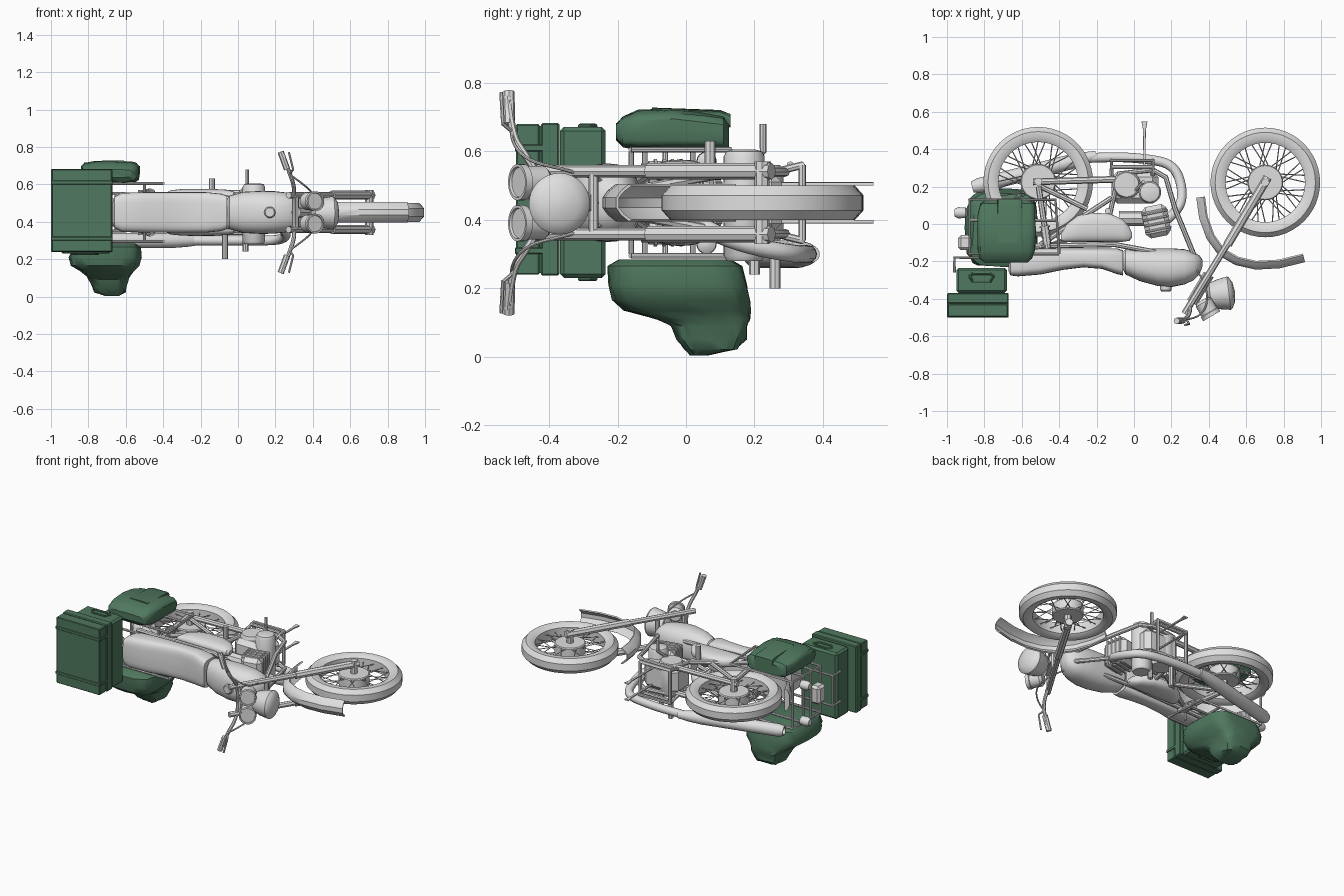
import bpy, bmesh, math, random
from mathutils import Vector

random.seed(4)
ZC = 0.45  # middle plane of the bike, which lies on its side


def material(name, rgb):
    m = bpy.data.materials.new(name)
    m.diffuse_color = (*rgb, 1)
    return m


GREY = material("light_grey", (0.74, 0.74, 0.74))
GREEN = material("canvas_green", (0.08, 0.19, 0.115))


def finish(name, bm, mat):
    bmesh.ops.recalc_face_normals(bm, faces=bm.faces[:])
    me = bpy.data.meshes.new(name)
    bm.to_mesh(me)
    bm.free()
    ob = bpy.data.objects.new(name, me)
    bpy.context.collection.objects.link(ob)
    me.materials.append(mat)
    return ob


def skin(bm, rings, cap=True, loop=False):
    vs = [[bm.verts.new(p) for p in ring] for ring in rings]
    n = len(vs[0])
    for a, b in zip(vs, vs[1:] + ([vs[0]] if loop else [])):
        for i in range(n):
            bm.faces.new((a[i], a[(i + 1) % n], b[(i + 1) % n], b[i]))
    if cap and not loop:
        bm.faces.new(vs[0])
        bm.faces.new(vs[-1])


def tubes(name, paths, r, mat=GREY, smooth=False, res=2):
    cu = bpy.data.curves.new(name, 'CURVE')
    cu.dimensions, cu.bevel_depth, cu.bevel_resolution = '3D', r, res
    cu.use_fill_caps, cu.resolution_u = True, 6
    for path in paths:
        sp = cu.splines.new('NURBS' if smooth else 'POLY')
        sp.points.add(len(path) - 1)
        for p, co in zip(sp.points, path):
            p.co = (*co, 1)
        if smooth:
            sp.order_u, sp.use_endpoint_u = 3, True
    tmp = bpy.data.objects.new(name + "_path", cu)
    bpy.context.collection.objects.link(tmp)
    bpy.context.view_layer.update()
    bm = bmesh.new()
    bm.from_mesh(bpy.data.meshes.new_from_object(
        tmp.evaluated_get(bpy.context.evaluated_depsgraph_get())))
    bpy.data.objects.remove(tmp)
    return finish(name, bm, mat)


def flip(paths):
    return paths + [[(x, y, 2 * ZC - z) for x, y, z in p] for p in paths]


def revolve(name, profile, centre, axis, mat=GREY, n=32, loop=False):
    # profile holds (radius, distance along axis)
    q = Vector(axis).normalized().to_track_quat('Z', 'Y')
    bm = bmesh.new()
    skin(bm, [[Vector(centre) + q @ Vector((r * math.cos(k * math.tau / n), r * math.sin(k * math.tau / n), h))
               for k in range(n)] for r, h in profile], loop=loop)
    return finish(name, bm, mat)


def loft(name, axis, sections, mat=GREY, power=2.5, n=28, jitter=0.0):
    # section: position, then low and high limits on the two other axes
    bm = bmesh.new()
    rings = []
    for t, a0, a1, b0, b1 in sections:
        ring = []
        for k in range(n):
            c, s = math.cos(k * math.tau / n), math.sin(k * math.tau / n)
            u = math.copysign(abs(c) ** (2 / power), c) * (a1 - a0) / 2 + (a0 + a1) / 2
            v = math.copysign(abs(s) ** (2 / power), s) * (b1 - b0) / 2 + (b0 + b1) / 2
            p = [u + random.uniform(-jitter, jitter), v + random.uniform(-jitter, jitter)]
            p.insert("xyz".index(axis), t)
            ring.append(p)
        rings.append(ring)
    skin(bm, rings)
    return finish(name, bm, mat)


def box(name, lo, hi, mat=GREY, bevel=0.006, spin=0):
    lo, hi = Vector(lo), Vector(hi)
    bm = bmesh.new()
    bmesh.ops.create_cube(bm, size=1)
    for v in bm.verts:
        v.co = Vector(a * b for a, b in zip(v.co, hi - lo))
    bmesh.ops.bevel(bm, geom=bm.edges[:], offset=bevel, segments=1, affect='EDGES')
    ob = finish(name, bm, mat)
    ob.location, ob.rotation_euler.z = (lo + hi) / 2, spin
    return ob


# Wheels: tyre, hub, axle and crossed spokes
for label, wx, wy in (("front", 0.702, 0.222), ("rear", -0.512, 0.226)):
    c = (wx, wy, ZC)
    revolve(label + "_tyre", [(0.212, -0.035), (0.235, -0.05), (0.268, -0.05), (0.293, -0.022), (0.293, 0.022),
                              (0.268, 0.05), (0.235, 0.05), (0.212, 0.035)], c, (0, 0, 1), n=48, loop=True)
    revolve(label + "_hub", [(0.09, -0.036), (0.095, -0.03), (0.095, 0.03), (0.09, 0.036)], c, (0, 0, 1))
    tubes(label + "_axle", [[(wx, wy, 0.33), (wx, wy, 0.57)]], 0.022)
    spokes = []
    for k in range(36):
        a = k * math.tau / 36
        b = a + (0.35 if k % 4 < 2 else -0.35)
        side = 0.03 if k % 2 else -0.03
        spokes.append([(wx + 0.09 * math.cos(a), wy + 0.09 * math.sin(a), ZC + side),
                       (wx + 0.22 * math.cos(b), wy + 0.22 * math.sin(b), ZC + side / 3)])
    tubes(label + "_spokes", spokes, 0.003, res=0)

# High front mudguard, curved across its width
bm = bmesh.new()
spine = [(0.33, 0.14), (0.345, 0.03), (0.385, -0.08), (0.45, -0.17), (0.54, -0.222), (0.65, -0.247), (0.78, -0.24),
         (0.915, -0.207)]
rings = []
for i, (x, y) in enumerate(spine):
    p, q = spine[max(i - 1, 0)], spine[min(i + 1, len(spine) - 1)]
    t = Vector((q[0] - p[0], q[1] - p[1])).normalized()
    out = Vector((t.y, -t.x))
    outer = [(z, -0.042 * (z / 0.055) ** 2) for z in (-0.055, -0.036, -0.015, 0.015, 0.036, 0.055)]
    section = outer + [(z * 0.9, d - 0.008) for z, d in reversed(outer)]
    rings.append([(x + out.x * d, y + out.y * d, ZC + z) for z, d in section])
skin(bm, rings)
finish("front_mudguard", bm, GREY)

# Fork, clamps and handlebar
tubes("fork_tube", flip([[(0.27, -0.48, ZC + 0.092), (0.62, 0.09, ZC + 0.092)]]), 0.018)
tubes("fork_lower_leg", flip([[(0.5, -0.11, ZC + 0.092), (0.715, 0.25, ZC + 0.092)]]), 0.024)
tubes("fork_clamp", [[(x, y, ZC - 0.09), (x, y, ZC + 0.09)] for x, y in ((0.31, -0.42), (0.4, -0.27))], 0.015)
tubes("steering_stem", [[(0.31, -0.42, ZC), (0.40, -0.27, ZC)]], 0.03)
tubes("handlebar", flip([[(0.3, -0.43, ZC), (0.3, -0.43, 0.53), (0.3, -0.47, 0.59), (0.28, -0.51, 0.65),
                          (0.24, -0.52, 0.76)]]), 0.011, smooth=True)
tubes("grip", flip([[(0.262, -0.516, 0.68), (0.228, -0.518, 0.774)]]), 0.017)
tubes("lever", flip([[(0.28, -0.51, 0.66), (0.295, -0.535, 0.68), (0.272, -0.54, 0.772)]]), 0.006)
tubes("control_cable", flip([[(0.28, -0.51, 0.65), (0.38, -0.5, 0.58), (0.4, -0.32, 0.54), (0.3, -0.2, 0.5)]]),
      0.005, smooth=True)

# Headlamp and twin dials
revolve("headlamp", [(0.03, -0.1), (0.065, -0.08), (0.08, -0.035), (0.086, 0), (0.09, 0.02), (0.083, 0.03),
                     (0.057, 0.045), (0.01, 0.053)], (0.487, -0.372, ZC - 0.003), (1, 0.12, 0))
for s in (-1, 1):
    revolve("dial", [(0.035, -0.05), (0.048, -0.035), (0.048, 0.025), (0.053, 0.028), (0.053, 0.05), (0.045, 0.05),
                     (0.043, 0.043)], (0.39, -0.45, ZC + s * 0.06), (0.5, -0.85, 0), n=24)

# Tank, filler cap, seat and side covers
loft("fuel_tank", 'x', [(-0.06, -0.24, -0.15, 0.38, 0.52), (-0.045, -0.27, -0.135, 0.36, 0.54),
                        (0.03, -0.305, -0.13, 0.34, 0.56), (0.13, -0.332, -0.13, 0.335, 0.565),
                        (0.2, -0.337, -0.13, 0.337, 0.563), (0.27, -0.323, -0.135, 0.345, 0.555),
                        (0.32, -0.3, -0.15, 0.36, 0.54), (0.352, -0.265, -0.17, 0.39, 0.51),
                        (0.365, -0.23, -0.19, 0.42, 0.48)], power=2.4)
revolve("filler_cap", [(0.03, 0), (0.03, 0.025), (0.024, 0.032)], (0.17, -0.328, ZC), (0, -1, 0), n=20)
loft("seat", 'x', [(-0.672, -0.25, -0.22, 0.4, 0.5), (-0.66, -0.275, -0.17, 0.365, 0.535),
                   (-0.62, -0.28, -0.135, 0.345, 0.555), (-0.5, -0.27, -0.13, 0.342, 0.558),
                   (-0.38, -0.245, -0.13, 0.342, 0.558), (-0.27, -0.232, -0.13, 0.342, 0.558),
                   (-0.17, -0.24, -0.13, 0.342, 0.558), (-0.09, -0.268, -0.13, 0.35, 0.55),
                   (-0.06, -0.275, -0.14, 0.36, 0.54)], power=4)
for s in (-1, 1):
    z = ZC + s * 0.088
    loft("side_cover", 'x', [(-0.39, -0.09, -0.05, z - 0.015, z + 0.015), (-0.36, -0.095, 0.0, z - 0.03, z + 0.03),
                             (-0.3, -0.095, 0.045, z - 0.036, z + 0.037),
                             (-0.23, -0.095, 0.06, z - 0.038, z + 0.038),
                             (-0.13, -0.095, 0.055, z - 0.037, z + 0.037),
                             (-0.06, -0.095, 0.025, z - 0.033, z + 0.033),
                             (-0.025, -0.09, -0.015, z - 0.025, z + 0.025),
                             (-0.012, -0.075, -0.045, z - 0.012, z + 0.012)])

# Frame, swing arm, shocks and rear mudguard
tubes("frame", flip([[(-0.66, -0.12, 0.54), (-0.1, -0.11, 0.53), (0.33, -0.19, 0.48)],
                     [(0.33, -0.19, 0.48), (0.22, 0.08, 0.53), (0.17, 0.25, 0.54), (0.1, 0.29, 0.54),
                      (-0.08, 0.27, 0.54), (-0.13, 0.05, 0.53), (-0.1, -0.11, 0.52)],
                     [(-0.12, 0.14, 0.54), (-0.5, -0.11, 0.54)], [(-0.25, 0.08, 0.54), (-0.5, 0.2, 0.54)]]), 0.014)
tubes("swing_arm", flip([[(-0.54, 0.225, 0.535), (-0.06, 0.24, 0.535)]]), 0.018)
tubes("shock_rod", flip([[(-0.51, 0.2, 0.55), (-0.46, -0.13, 0.55)]]), 0.016)
tubes("shock_sleeve", flip([[(-0.478, -0.01, 0.55), (-0.464, -0.11, 0.55)]]), 0.022)
tubes("shock_spring", flip([[(-0.478 + 0.0035 * k, -0.01 - 0.025 * k, 0.55),
                             (-0.477 + 0.0035 * k, -0.019 - 0.025 * k, 0.55)] for k in range(4)]), 0.028)
bm = bmesh.new()
skin(bm, [[(-0.51 + r * math.cos(a), 0.2 + r * math.sin(a), z) for r, z in
           ((0.305, 0.375), (0.325, 0.39), (0.335, 0.42), (0.335, 0.48), (0.325, 0.51), (0.305, 0.525))]
          for a in [math.radians(200 + 12 * k) for k in range(11)]])
finish("rear_mudguard", bm, GREY)

# Engine: case, round covers, finned leaning cylinder and carburettor
box("crankcase", (-0.12, 0.11, 0.36), (0.13, 0.28, 0.54), bevel=0.03)
revolve("engine_cover", [(0.05, -0.17), (0.06, -0.155), (0.06, 0.135), (0.052, 0.15), (0.035, 0.155)],
        (0.085, 0.17, ZC), (0, 0, 1))
revolve("gearbox_cover", [(0.065, -0.11), (0.075, -0.09), (0.075, 0.09), (0.065, 0.11)], (-0.04, 0.21, ZC), (0, 0, 1))
box("cylinder_block", (0.05, -0.07, 0.365), (0.188, 0.1, 0.535), bevel=0.025, spin=0.2)
for k in range(4):
    y = -0.035 + 0.03 * k
    x = 0.119 - 0.2 * (y - 0.015)
    box("cooling_fin", (x - 0.072, y, 0.36), (x + 0.072, y + 0.012, 0.54), bevel=0.003, spin=0.2)
tubes("carburettor", [[(-0.08, 0.03, ZC), (0.08, 0.03, ZC)]], 0.04)

# Exhaust on the lower side
tubes("exhaust_pipe", [[(0.17, 0.02, 0.4), (0.25, 0.08, 0.36), (0.26, 0.2, 0.32), (0.21, 0.32, 0.3),
                        (0.06, 0.35, 0.3), (-0.12, 0.36, 0.3), (-0.3, 0.35, 0.3)]], 0.026, smooth=True, res=4)
revolve("muffler", [(0.024, -0.05), (0.034, 0.02), (0.04, 0.1), (0.04, 0.6), (0.03, 0.635), (0.022, 0.635),
                    (0.02, 0.6)], (-0.25, 0.355, 0.3), (-0.97, -0.25, 0))

# Crash bars, foot rests, pedals and stand
tubes("crash_bar", flip([[(-0.12, 0.26, 0.54), (-0.12, 0.34, 0.56), (0.1, 0.34, 0.56), (0.1, 0.26, 0.54)],
                         [(-0.12, 0.34, 0.56), (-0.12, 0.34, ZC)], [(0.1, 0.34, 0.56), (0.1, 0.34, ZC)],
                         [(-0.12, 0.305, 0.56), (0.1, 0.305, 0.56)]]), 0.011)
tubes("foot_rest", [[(-0.07, 0.26, 0.33), (-0.07, 0.26, 0.2)], [(0.04, 0.2, 0.34), (0.04, 0.2, 0.24)],
                    [(-0.14, 0.07, 0.54), (-0.14, 0.07, 0.63)]], 0.016)
tubes("kick_lever", [[(0.0, 0.17, 0.54), (0.05, 0.225, 0.6), (0.05, 0.225, 0.68)]], 0.01)
for z in (0.395, 0.505):
    loft("stand_leg", 'y', [(0.27, 0.05, 0.062, z - 0.005, z + 0.005), (0.5, 0.049, 0.063, z - 0.005, z + 0.005),
                            (0.548, 0.04, 0.072, z - 0.005, z + 0.005)], power=6, n=12)

# Luggage racks and rear lights
tubes("luggage_rack", flip([[(-0.4, -0.16, 0.605), (-0.88, -0.16, 0.605), (-0.88, 0.13, 0.605),
                             (-0.42, 0.13, 0.605), (-0.4, -0.16, 0.605)],
                            [(-0.42, 0.02, 0.605), (-0.88, 0.02, 0.605)], [(-0.56, -0.16, 0.605), (-0.56, 0.13, 0.605)],
                            [(-0.5, -0.12, 0.605), (-0.5, -0.12, 0.53)], [(-0.88, 0.13, 0.605), (-0.88, 0.13, ZC)],
                            [(-0.6, -0.18, 0.55), (-0.96, -0.18, 0.55), (-0.96, -0.26, 0.55)]]), 0.008)
tubes("rear_bars", [[(-0.88, y, 0.3), (-0.88, y, 0.6)] for y in (-0.16, -0.06, 0.02)]
      + [[(-0.96, -0.18, 0.35), (-0.96, -0.18, 0.55)]], 0.008)
box("tail_lamp", (-0.94, -0.14, 0.39), (-0.87, -0.06, 0.51), bevel=0.015)
for s in (-1, 1):
    revolve("rear_indicator", [(0.012, -0.04), (0.028, -0.03), (0.03, 0.01), (0.02, 0.03)],
            (-0.93, 0.06, ZC + s * 0.12), (-1, 0, 0), n=16)

# Stacked rear crates with lids, straps and handles
box("lower_crate", (-0.95, -0.368, 0.23), (-0.68, -0.235, 0.672), GREEN, 0.012)
box("upper_crate", (-0.995, -0.497, 0.24), (-0.675, -0.428, 0.68), GREEN, 0.004)
box("upper_crate_lid", (-1.0, -0.424, 0.237), (-0.67, -0.37, 0.683), GREEN, 0.005)
box("crate_seam", (-0.99, -0.44, 0.245), (-0.68, -0.41, 0.675), GREEN, 0.002)
for z in (0.3, 0.6):
    box("crate_strap", (-1.0, -0.5, z), (-0.67, -0.38, z + 0.02), GREEN, 0.003)
for z in (0.228, 0.674):
    tubes("crate_handle", [[(-0.88, -0.28, z), (-0.86, -0.31, z), (-0.77, -0.31, z), (-0.75, -0.28, z),
                            (-0.77, -0.265, z), (-0.86, -0.265, z), (-0.88, -0.28, z)]], 0.007, GREEN)

# Soft bags on each side
loft("upper_bag", 'y', [(-0.205, -0.8, -0.57, 0.635, 0.68), (-0.185, -0.825, -0.545, 0.612, 0.7),
                        (-0.14, -0.835, -0.53, 0.605, 0.72), (-0.04, -0.84, -0.525, 0.605, 0.725),
                        (0.05, -0.835, -0.53, 0.605, 0.713), (0.11, -0.82, -0.53, 0.605, 0.7),
                        (0.125, -0.8, -0.55, 0.61, 0.68)], GREEN, 4.5, jitter=0.003)
loft("upper_bag_flap", 'y', [(-0.1, -0.73, -0.6, 0.7, 0.728), (0.1, -0.73, -0.6, 0.69, 0.72),
                             (0.13, -0.73, -0.6, 0.67, 0.71)], GREEN, 6, jitter=0.002)
loft("lower_bag", 'z', [(0.285, -0.86, -0.55, -0.19, 0.13), (0.265, -0.88, -0.52, -0.225, 0.165),
                        (0.21, -0.9, -0.515, -0.228, 0.18), (0.165, -0.89, -0.53, -0.215, 0.185),
                        (0.135, -0.84, -0.56, -0.18, 0.185), (0.108, -0.81, -0.58, -0.08, 0.185),
                        (0.09, -0.8, -0.585, -0.045, 0.183), (0.05, -0.78, -0.595, -0.025, 0.175),
                        (0.022, -0.765, -0.605, 0.0, 0.15), (0.004, -0.71, -0.64, 0.015, 0.06)],
     GREEN, 4, jitter=0.006)

# Smooth shading with sharp creases kept
bpy.ops.object.select_all(action='SELECT')
bpy.context.view_layer.objects.active = bpy.context.selected_objects[0]
bpy.ops.object.shade_smooth_by_angle(angle=math.radians(35))
